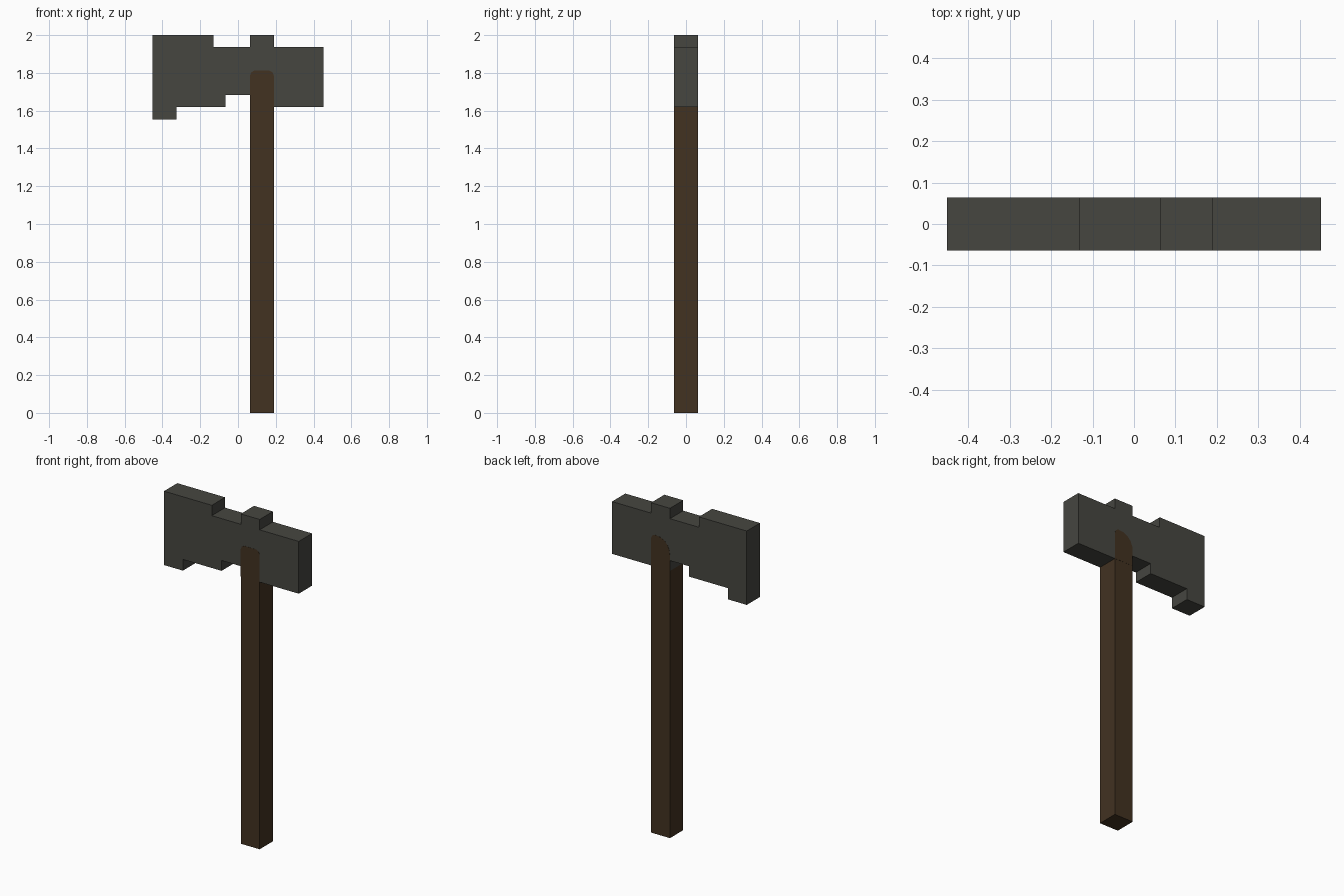
import bpy
import bmesh

cube = bpy.data.objects.get("Cube")
if cube:
    bpy.data.objects.remove(cube, do_unlink=True)


def srgb(*rgb):
    return tuple((c / 255 / 12.92) if c < 11 else ((c / 255 + 0.055) / 1.055) ** 2.4
                 for c in rgb) + (1.0,)


def make_material(name, colour):
    mat = bpy.data.materials.new(name)
    mat.use_nodes = True
    mat.diffuse_color = colour
    bsdf = next(n for n in mat.node_tree.nodes if n.type == 'BSDF_PRINCIPLED')
    bsdf.inputs["Base Color"].default_value = colour
    bsdf.inputs["Roughness"].default_value = 0.9
    return mat


def extrude_profile(name, points, y0, y1, mat):
    """Extrude an (x, z) outline from y0 to y1."""
    bm = bmesh.new()
    face = bm.faces.new([bm.verts.new((x, y0, z)) for x, z in points])
    ret = bmesh.ops.extrude_face_region(bm, geom=[face])
    verts = [v for v in ret["geom"] if isinstance(v, bmesh.types.BMVert)]
    bmesh.ops.translate(bm, verts=verts, vec=(0, y1 - y0, 0))
    bmesh.ops.recalc_face_normals(bm, faces=bm.faces)
    mesh = bpy.data.meshes.new(name)
    bm.to_mesh(mesh)
    bm.free()
    mesh.materials.append(mat)
    obj = bpy.data.objects.new(name, mesh)
    bpy.context.collection.objects.link(obj)
    return obj


steel = make_material("dark steel", srgb(70, 70, 64))
wood = make_material("dark wood", srgb(66, 50, 33))

HALF = 0.0635             # half thickness of head and handle
LEFT, RIGHT = 0.063, 0.19  # handle sides in x
PLATE = 0.0008            # inlay thickness on the head faces

# Stepped axe head: blade on the -x side, hammer block on the +x side
head = [(-0.452, 2.0), (-0.131, 2.0), (-0.131, 1.937), (LEFT, 1.937),
        (LEFT, 2.0), (RIGHT, 2.0), (RIGHT, 1.937), (0.452, 1.937),
        (0.452, 1.62), (LEFT, 1.62), (LEFT, 1.683), (-0.066, 1.683),
        (-0.066, 1.62), (-0.325, 1.62), (-0.325, 1.552), (-0.452, 1.552)]
extrude_profile("axe_head", head, -HALF, HALF, steel)

# Square handle, meeting the underside of the head
shaft = [(LEFT, 0), (RIGHT, 0), (RIGHT, 1.62), (LEFT, 1.62)]
extrude_profile("handle", shaft, -HALF, HALF, wood)

# Rounded handle ends showing on the front and back of the head
front_end = [(LEFT, 1.62), (RIGHT, 1.62), (RIGHT, 1.785), (0.183, 1.803),
             (0.166, 1.812), (0.087, 1.812), (0.07, 1.803), (LEFT, 1.785)]
back_end = [(LEFT, 1.62), (RIGHT, 1.62), (RIGHT, 1.785), (0.182, 1.804),
            (0.165, 1.812), (0.13, 1.808), (0.1, 1.795), (0.078, 1.77),
            (0.066, 1.74), (LEFT, 1.71)]
extrude_profile("handle_end_front", front_end, -HALF - PLATE, -HALF, wood)
extrude_profile("handle_end_back", back_end, HALF, HALF + PLATE, wood)
